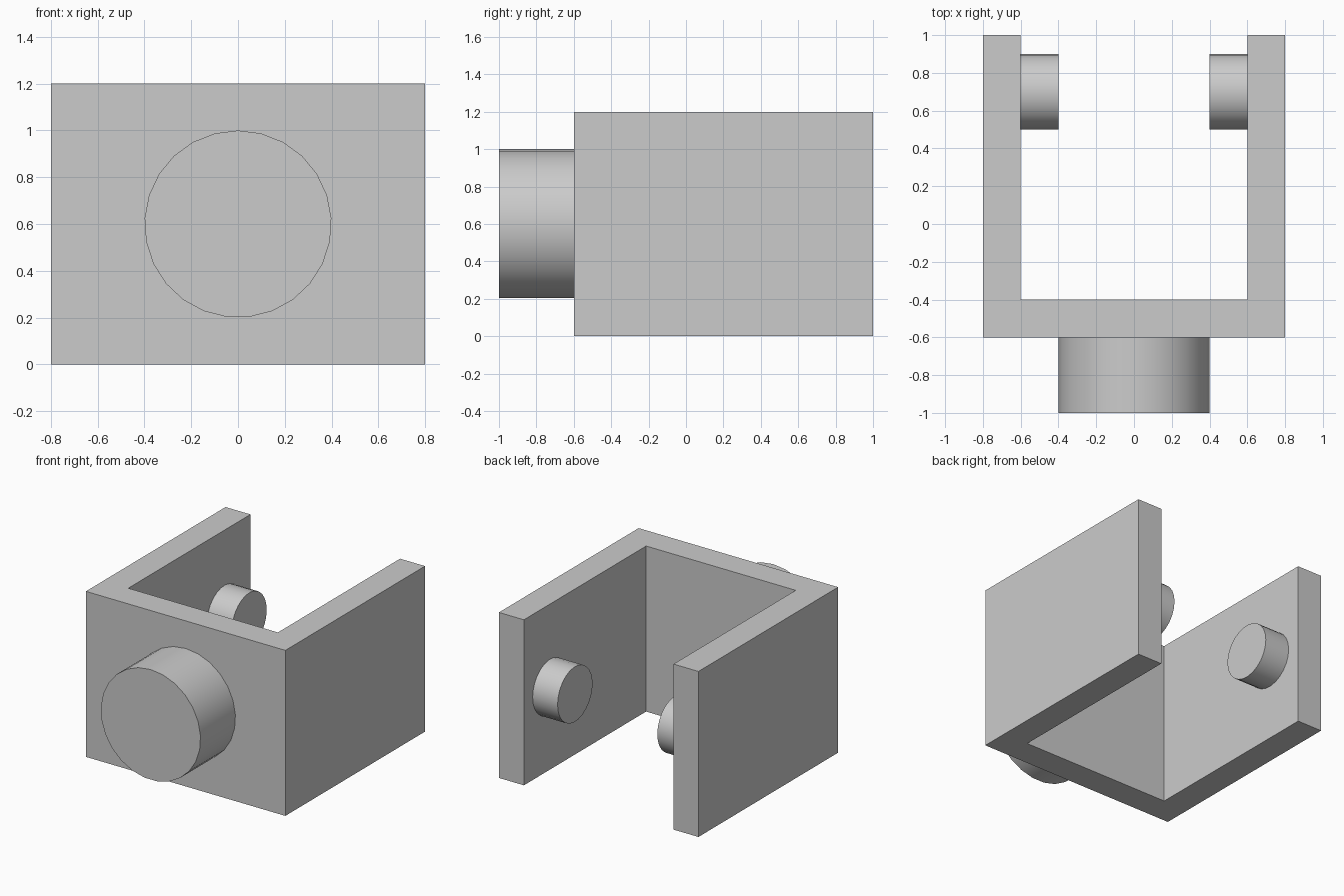
import bpy
import math
from mathutils import Matrix

default = bpy.data.objects.get("Cube")
if default:
    bpy.data.objects.remove(default, do_unlink=True)

grey = bpy.data.materials.new("light_grey")
grey.use_nodes = True
grey.diffuse_color = (0.6, 0.6, 0.6, 1)
grey.node_tree.nodes["Principled BSDF"].inputs["Base Color"].default_value = (0.6, 0.6, 0.6, 1)

SIDES = 25


def bracket(name, outline, height):
    """Extrude a plan outline straight up from the ground."""
    n = len(outline)
    verts = [(x, y, z) for z in (0, height) for x, y in outline]
    faces = [tuple(reversed(range(n))), tuple(range(n, 2 * n))]
    faces += [(i, (i + 1) % n, n + (i + 1) % n, n + i) for i in range(n)]
    mesh = bpy.data.meshes.new(name)
    mesh.from_pydata(verts, [], faces)
    mesh.materials.append(grey)
    obj = bpy.data.objects.new(name, mesh)
    bpy.context.collection.objects.link(obj)


def cylinder(name, radius, depth, location, rotation):
    """Smooth-sided round part with crisp rims."""
    bpy.ops.mesh.primitive_cylinder_add(
        vertices=SIDES, radius=radius, depth=depth, location=location, rotation=rotation)
    obj = bpy.context.object
    obj.name = name
    obj.data.materials.append(grey)
    bpy.ops.object.shade_smooth_by_angle(angle=math.radians(30))


# U-shaped bracket, open at the back
bracket("bracket", [(-0.8, -0.6), (0.8, -0.6), (0.8, 1), (0.6, 1),
                    (0.6, -0.4), (-0.6, -0.4), (-0.6, 1), (-0.8, 1)], 1.2)

# Round boss on the front
quarter = math.pi / 2
cylinder("front_boss", 0.4, 0.4, (0, -0.8, 0.6), (quarter, 0, 0))

# Facing pins on the inner walls
for side, sign in (("left", 1), ("right", -1)):
    cylinder(side + "_pin", 0.2, 0.2, (sign * 0.5, 0.7, 0.6), (0, quarter, 0))
